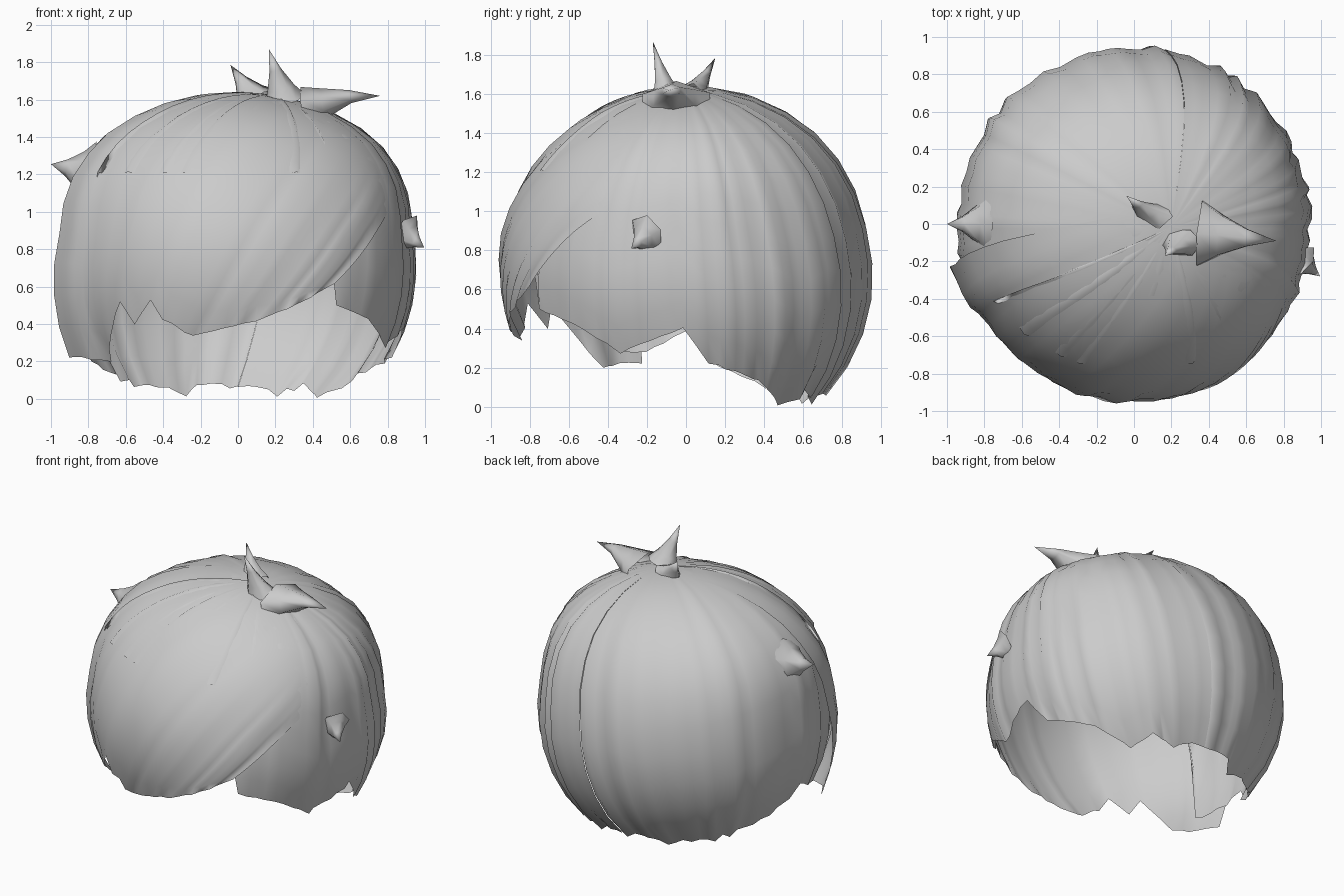
import bpy, bmesh, math, random
from mathutils import Vector

if "Cube" in bpy.data.objects:
    bpy.data.objects.remove(bpy.data.objects["Cube"])

random.seed(4)
C, R = Vector((0, 0, 0.70)), 0.94


def az_dir(az, z):
    """Direction from the head centre for an azimuth (0 front, + to +x) and height."""
    s = max(-0.98, min(0.98, (z - C.z) / R))
    c, a = math.sqrt(1 - s * s), math.radians(az)
    return Vector((c * math.sin(a), -c * math.cos(a), s))


def place(d, off):
    """Put a direction on the slightly boxy head volume."""
    p = C + d * (R + off)
    k = max(0.0, min(1.0, (p.z - 0.9) / 0.5))
    p.x *= 1 + 0.13 * k
    p.y += 0.03 * k
    return p


def interp(keys, x):
    for (a, va), (b, vb) in zip(keys, keys[1:]):
        if x <= b:
            f = (x - a) / (b - a)
            return va + (vb - va) * f
    return keys[-1][1]


def columns(keys, step):
    """Azimuths that hit every hem key, with irregular columns between."""
    out = [keys[0][0]]
    for (a, _), (b, _) in zip(keys, keys[1:]):
        n = max(1, round((b - a) / step))
        for i in range(1, n + 1):
            jit = random.uniform(-.25, .25) if i < n else 0
            out.append(a + (b - a) * (i + jit) / n)
    return out


def finish(bm, name):
    me = bpy.data.meshes.new(name)
    bm.to_mesh(me)
    bm.free()
    ob = bpy.data.objects.new(name, me)
    bpy.context.collection.objects.link(ob)
    for p in me.polygons:
        p.use_smooth = True
    return ob


def sheet(name, roots, tips, rows, offset, amp, flares=None):
    """Surface of strands swept over the head from root directions to tip directions."""
    bm = bmesh.new()
    grid = []
    hi = 0
    for i, (a, b) in enumerate(zip(roots, tips)):
        # uneven locks: ridges of random height, some starting low on the head
        hi = random.choice((-1.0, -.4, .3, 1.0, 1.4)) * amp if i % 2 else -hi * .5
        start = random.uniform(0, .35)
        flare = flares[i] if flares else 0
        col = []
        for j in range(rows + 1):
            t = j / rows
            rise = max(0, min(1, (t - start) * 2.2))
            off = offset * min(1, t * 3) + hi * rise + flare * max(0, t - .4) / .6
            col.append(bm.verts.new(place(a.slerp(b, t), off)))
        grid.append(col)
    for c0, c1 in zip(grid, grid[1:]):
        for j in range(rows):
            bm.faces.new((c0[j], c0[j + 1], c1[j + 1], c1[j]))
    bmesh.ops.remove_doubles(bm, verts=bm.verts, dist=0.0005)
    return finish(bm, name)


def tuft(name, base, tip, width, depth, back=0.0):
    """Flared tuft growing out of the surface; back slides its outer part along the hair."""
    bm = bmesh.new()
    base, tip = Vector(base), Vector(tip)
    ax = (tip - base).normalized()
    u = ax.cross(Vector((0, 1, 0))).normalized()
    v = ax.cross(u)
    rings = []
    for t, s in ((0, 1), (0.25, .62), (0.6, .27)):
        c = base.lerp(tip, t) + Vector((0, 0, back * math.sin(math.pi * t)))
        rings.append([bm.verts.new(c + u * width * s * math.cos(k * math.tau / 6)
                                   + v * depth * s * math.sin(k * math.tau / 6)) for k in range(6)])
    end = bm.verts.new(tip)
    for k in range(6):
        n = (k + 1) % 6
        for r0, r1 in zip(rings, rings[1:]):
            bm.faces.new((r0[k], r0[n], r1[n], r1[k]))
        bm.faces.new((rings[-1][k], rings[-1][n], end))
    bmesh.ops.recalc_face_normals(bm, faces=bm.faces)
    return finish(bm, name)


# Main shell: hem height by azimuth, cut high under the fringe
hem = [(-180, .07), (-168, .08), (-162, .08), (-155, .02), (-142, .07), (-130, .08),
       (-115, .14), (-98, .23), (-90, .39), (-76, .28), (-68, .28), (-58, 1.2), (28, 1.2),
       (35, .50), (50, .43), (67, .28), (89, .40), (98, .23), (120, .13), (138, .005),
       (150, .08), (162, .03), (172, .07), (180, .07)]
crown = (Vector((0.17, -0.05, 1.62)) - C).normalized()
azs = columns(hem, 4)
sheet("hair_shell", [crown] * len(azs), [az_dir(a, interp(hem, a)) for a in azs], 12, 0.004, 0.015)

# Swept fringe: strands from a side parting down to the brow
part = [(0, Vector((-.05, .02, 1.64))), (.4, Vector((.3, -.08, 1.62))),
        (.7, Vector((.58, -.2, 1.43))), (1, Vector((.80, -.42, 1.02)))]
brow = [(-76, .27), (-68, .26), (-58, .2), (-42.5, .52), (-38, .40), (-30, .53), (-26, .43),
        (-16, .34), (6, .42), (20, .51), (33, .62)]
flare = [(-76, .09), (-68, .06), (-58, -.01), (33, 0)]
azs = columns(brow, 3.5)
us = [(a + 76) / 109 for a in azs]
roots = [(interp(part, u) - C).normalized() for u in us]
sheet("fringe", roots, [az_dir(a, interp(brow, a)) for a in azs], 12, 0.016, 0.009,
      [interp(flare, a) for a in azs])

# Loose tufts
tuft("crown_tuft_front", (.25, -.10, 1.59), (.165, -.17, 1.87), .12, .08)
tuft("crown_tuft_back", (.10, .04, 1.58), (-.04, .15, 1.785), .13, .08)
tuft("crown_tuft_right", (.36, -.05, 1.54), (.76, -.09, 1.62), .13, .20, 0.03)
tuft("side_tuft_left", (-.79, 0, 1.21), (-1.0, 0, 1.255), .17, .17)
tuft("side_tuft_right", (.89, -.20, .88), (.995, -.28, .81), .12, .10)
